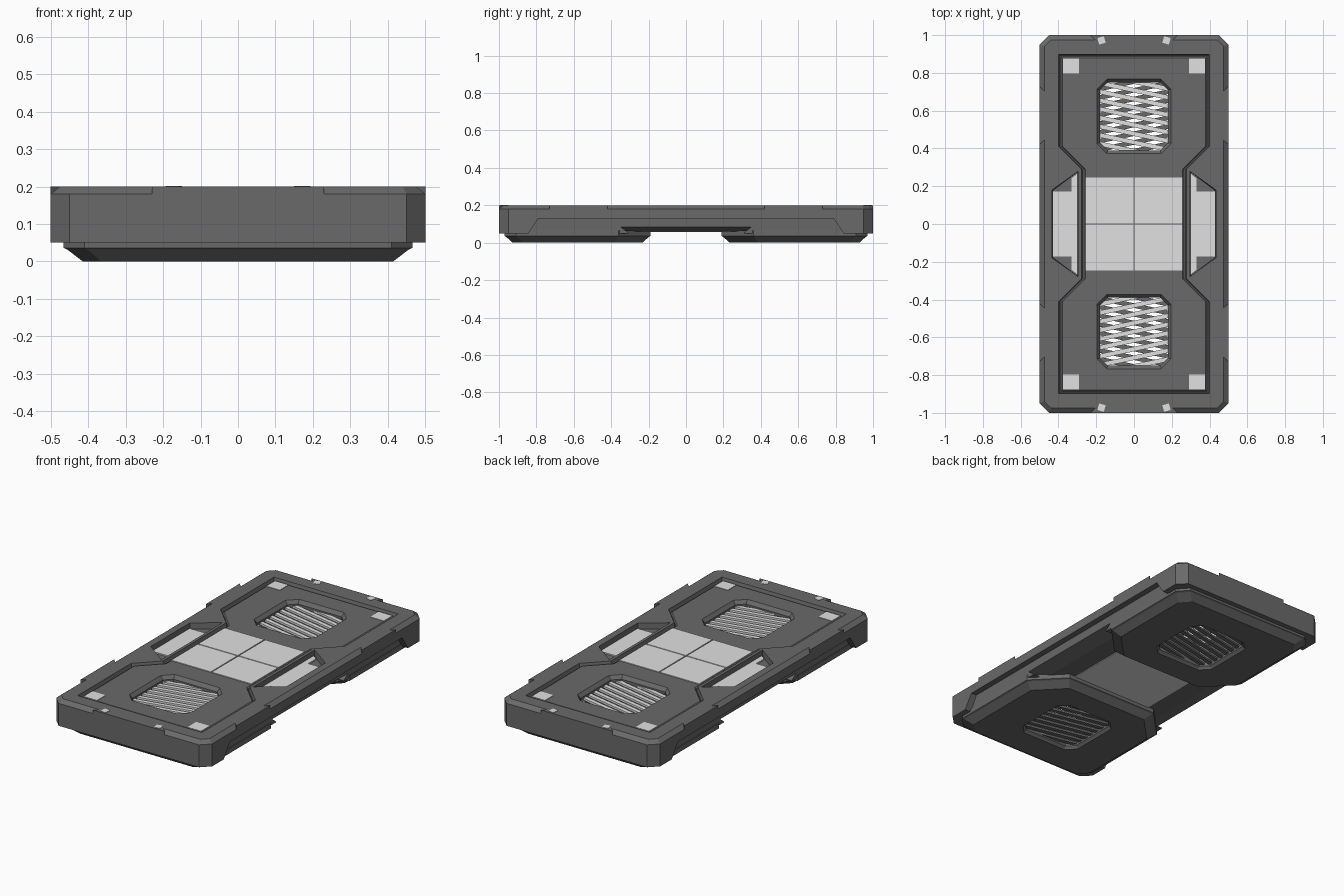
import bpy, bmesh
from math import radians
from mathutils import Vector, Matrix

if "Cube" in bpy.data.objects:
    bpy.data.objects.remove(bpy.data.objects["Cube"])


def material(name, value):
    m = bpy.data.materials.new(name)
    m.use_nodes = True
    color = (value, value, value, 1)
    m.diffuse_color = color
    m.node_tree.nodes["Principled BSDF"].inputs["Base Color"].default_value = color
    return m


dark = material("dark grey", 0.142)
light = material("light grey", 0.75)


def loft(name, rings, mat=dark):
    """Skin rings of equal point count and cap both ends, facing outward."""
    bm = bmesh.new()
    loops = [[bm.verts.new(p) for p in ring] for ring in rings]
    n = len(loops[0])
    for a, b in zip(loops, loops[1:]):
        for i in range(n):
            j = (i + 1) % n
            bm.faces.new((a[i], a[j], b[j], b[i]))
    bm.faces.new(loops[0][::-1])
    bm.faces.new(loops[-1])
    bm.normal_update()
    if bm.calc_volume(signed=True) < 0:
        bmesh.ops.reverse_faces(bm, faces=bm.faces)
    mesh = bpy.data.meshes.new(name)
    bm.to_mesh(mesh)
    bm.free()
    mesh.materials.append(mat)
    ob = bpy.data.objects.new(name, mesh)
    bpy.context.collection.objects.link(ob)
    return ob


def at(points, z):
    return [(x, y, z) for x, y in points]


def rect(x0, x1, y0, y1):
    return [(x0, y0), (x1, y0), (x1, y1), (x0, y1)]


def octagon(x, y, c, cy=0):
    q = [(x, y - c), (x - c, y)]
    pts = q + [(-a, b) for a, b in q[::-1]]
    return [(a, b + cy) for a, b in pts + [(-a, -b) for a, b in pts]]


def box(name, x0, x1, y0, y1, z0, z1, mat=dark):
    r = rect(x0, x1, y0, y1)
    return loft(name, [at(r, z0), at(r, z1)], mat)


def cut(ob, cutter, keep=False):
    cutter.hide_render = True
    mod = ob.modifiers.new("cut", 'BOOLEAN')
    mod.operation, mod.solver, mod.object = 'DIFFERENCE', 'EXACT', cutter
    bpy.context.view_layer.objects.active = ob
    bpy.ops.object.modifier_apply(modifier=mod.name)
    if not keep:
        bpy.data.objects.remove(cutter)


def edge_wedge(p, q, slant0, slant1):
    """Cutter that bevels the top rim along the edge from p to q."""
    p, q = Vector((*p, 0)), Vector((*q, 0))
    d = (q - p).normalized()
    n = Vector((d.y, -d.x, 0))
    if n.dot(p + q) < 0:
        n = -n
    section = [(-0.05, 0.22), (0.025, 0.16), (0.05, 0.22)]

    def ring(c, slant):
        return [c + n * o + d * (slant * (o + 0.03)) + Vector((0, 0, z)) for o, z in section]
    return loft("rim_cutter", [ring(p, slant0), ring(q, slant1)])


signs = [(sx, sy) for sx in (-1, 1) for sy in (-1, 1)]
outline = octagon(0.5, 1.0, 0.05)
body = loft("body", [at(outline, 0.05), at(outline, 0.2)])

# Beveled rim: four corners and the middle of each long side
for sx, sy in signs:
    for p, q, s0, s1 in (((0.2, 1), (0.53, 1), 1, 0),
                         ((0.42, 1.03), (0.53, 0.92), 0, 0),
                         ((0.5, 1.03), (0.5, 0.7), 0, -1)):
        cut(body, edge_wedge((p[0] * sx, p[1] * sy), (q[0] * sx, q[1] * sy), s0, s1))
for sx in (-1, 1):
    cut(body, edge_wedge((0.5 * sx, -0.45), (0.5 * sx, 0.45), 1, -1))


def side_box(sx, x0, x1, y):
    return [(a * sx, b) for a, b in rect(x0, x1, -y, y)]


# Long side undercuts, raised middle underside with sloped flanks
cut(body, box("under_cutter", -0.7, 0.7, -0.31, 0.31, 0, 0.06))
for sx in (-1, 1):
    cut(body, loft("undercut_cutter", [at(side_box(sx, 0.46, 0.7, 0.85), 0.04),
                                       at(side_box(sx, 0.465, 0.7, 0.79), 0.13)]))
    cut(body, loft("flank_cutter", [at(side_box(sx, 0.3, 0.7, 0.29), 0.04),
                                    at(side_box(sx, 0.47, 0.7, 0.35), 0.085)]))


def waisted(inset):
    half = [(0.4, 0.9), (0.4, 0.41), (0.28, 0.29)]
    right = [(x - inset, y - inset * (y > 0.5)) for x, y in half]
    right += [(x, -y) for x, y in right[::-1]]
    return right + [(-x, -y) for x, y in right]


# Sunken field with a waisted deck plate
cut(body, loft("field_cutter", [at(waisted(0.008), 0.176), at(waisted(0), 0.205)]))
deck = loft("deck_plate", [at(waisted(0.014), 0.17), at(waisted(0.014), 0.182),
                           at(waisted(0.022), 0.19)])

# Side pockets and their light plates
for sx, side in ((1, "left"), (-1, "right")):
    def pocket(i):
        pts = [(0.295 + i, 0.28 - i), (0.435 - i, 0.18 - i)]
        return [(x * sx, y) for x, y in pts + [(x, -y) for x, y in pts[::-1]]]
    cut(body, loft("pocket_cutter", [at(pocket(0.004), 0.165), at(pocket(0), 0.21)]))
    lamp = [(0.298, 0.268), (0.33, 0.243), (0.33, 0.172), (0.43, 0.172)]
    lamp = [(x * sx, y) for x, y in lamp + [(x, -y) for x, y in lamp[::-1]]]
    loft(side + "_side_panel", [at(lamp, 0.163), at(lamp, 0.172)], light)


def pod_ring(sy, k, z):
    half = [(0.41, 0.97), (0.465, 0.91), (0.465, 0.36), (0.3, 0.19)]
    pts = half + [(-x, y) for x, y in half[::-1]]
    return [(x * k, sy * (0.58 + (y - 0.58) * k), z) for x, y in pts]


# Underside pods, vents and crossed slats at each end
for sy, end in ((-1, "front"), (1, "back")):
    pod = loft(end + "_pod", [pod_ring(sy, 0.89, 0), pod_ring(sy, 0.98, 0.032),
                              pod_ring(sy, 1, 0.036), pod_ring(sy, 1, 0.066)])
    vent = loft("vent_cutter", [at(octagon(w, w, c, 0.57 * sy), z) for w, c, z in (
        (0.205, 0.06, -0.01), (0.18, 0.04, 0.015), (0.18, 0.04, 0.17), (0.205, 0.06, 0.2))])
    for part in (body, deck, pod):
        cut(part, vent, keep=True)
    bpy.data.objects.remove(vent)
    for layer, z, turn, mat in (("upper", 0.155, -12 * sy, light),
                                ("lower", 0.03, 12 * sy, dark)):
        for i in range(9):
            slat = box(f"{end}_{layer}_slat_{i + 1}", -0.188, 0.188,
                       -0.012, 0.012, -0.006, 0.006, mat)
            slat.matrix_world = (Matrix.Translation((0, sy * 0.57 + (i - 4) * 0.046, z))
                                 @ Matrix.Rotation(radians(turn), 4, 'Z'))

# Light plates: four centre panels, corner markers and small end markers
for sx, sy in signs:
    name = ("back_" if sy > 0 else "front_") + ("left" if sx > 0 else "right")

    def plate(kind, x0, x1, y0, y1, z0, z1):
        xs, ys = sorted((x0 * sx, x1 * sx)), sorted((y0 * sy, y1 * sy))
        return box(name + kind, *xs, *ys, z0, z1, light)
    plate("_centre_panel", 0.003, 0.257, 0.003, 0.245, 0.187, 0.194)
    plate("_corner_marker", 0.29, 0.377, 0.797, 0.877, 0.186, 0.193)
    marker = box(name + "_end_marker", -0.018, 0.018, -0.018, 0.018, 0, 0.005, light)
    marker.location = (0.172 * sx, 0.972 * sy, 0.197)
    marker.rotation_euler.z = radians(-15 * sx * sy)
box("underside_panel", -0.26, 0.26, -0.245, 0.245, 0.056, 0.062, light)
